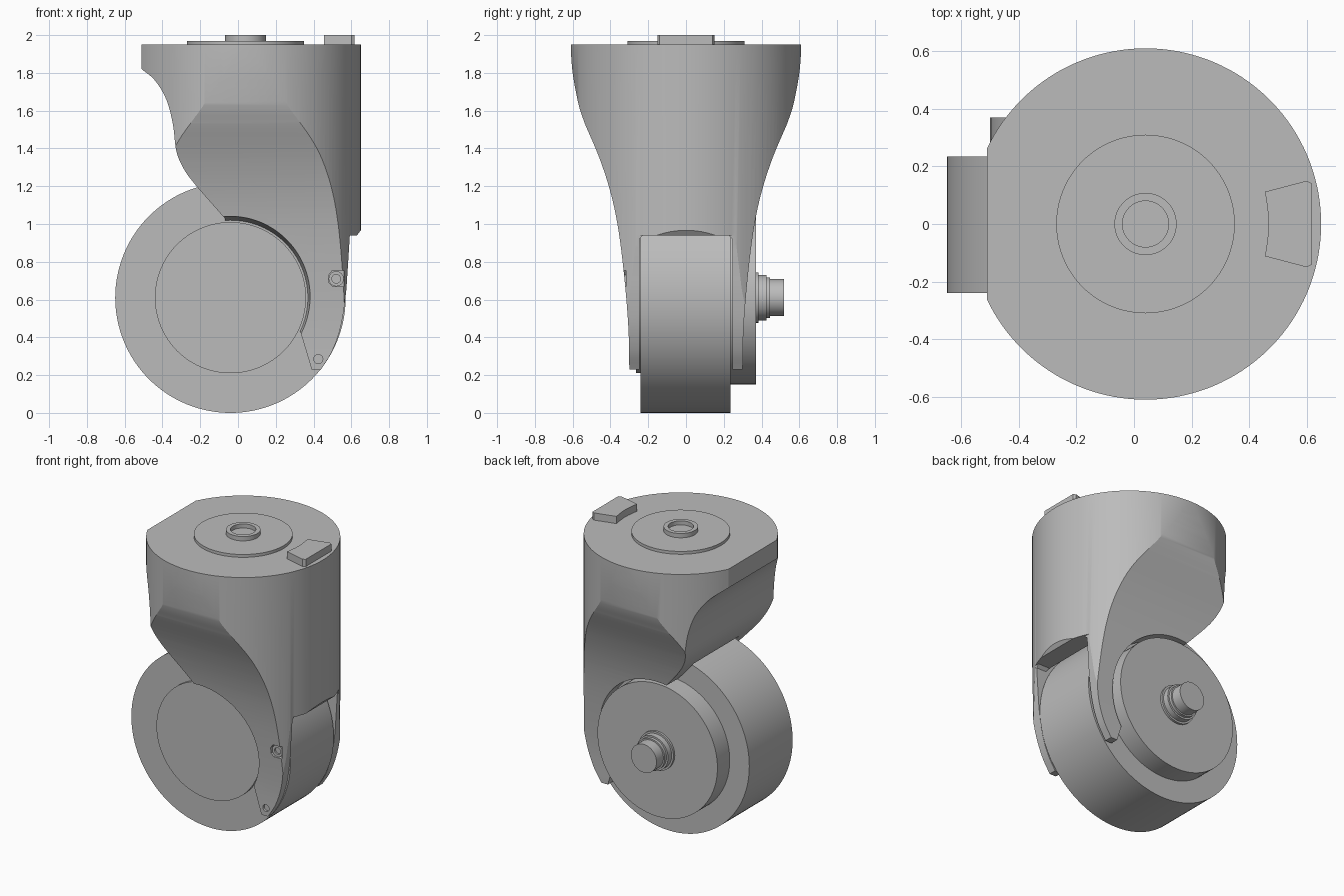
import bpy, bmesh
from math import sin, cos, pi, radians, acos
from mathutils import Matrix, Vector

cube = bpy.data.objects.get("Cube")
if cube:
    bpy.data.objects.remove(cube, do_unlink=True)

# Single grey material
grey = bpy.data.materials.new("plain_grey")
grey.use_nodes = True
grey.diffuse_color = (0.5, 0.5, 0.5, 1)
bsdf = next(n for n in grey.node_tree.nodes if n.type == 'BSDF_PRINCIPLED')
bsdf.inputs["Base Color"].default_value = (0.5, 0.5, 0.5, 1)

HUB = (-0.04, 0.61)     # wheel centre in x, z
TOP = (0.04, 0.0)       # swivel centre in x, y


def finish(name, bm):
    bmesh.ops.recalc_face_normals(bm, faces=bm.faces)
    mesh = bpy.data.meshes.new(name)
    bm.to_mesh(mesh)
    bm.free()
    mesh.materials.append(grey)
    ob = bpy.data.objects.new(name, mesh)
    bpy.context.collection.objects.link(ob)
    return ob


def prism(name, points, axis, lo, hi):
    """Extrude a 2D outline along an axis."""
    def place(p, d):
        return {'x': (d, p[0], p[1]), 'y': (p[0], d, p[1]), 'z': (p[0], p[1], d)}[axis]
    bm = bmesh.new()
    face = bm.faces.new([bm.verts.new(place(p, lo)) for p in points])
    moved = bmesh.ops.extrude_face_region(bm, geom=[face])['geom']
    shift = Vector(place((0, 0), hi - lo))
    bmesh.ops.translate(bm, vec=shift, verts=[v for v in moved if isinstance(v, bmesh.types.BMVert)])
    return finish(name, bm)


def disc(name, centre, axis, lo, hi, r1, r2=None, segments=96):
    """Cylinder or cone along y or z, from lo (r1) to hi (r2)."""
    mid = (lo + hi) / 2
    if axis == 'y':
        m = Matrix.Translation((centre[0], mid, centre[1])) @ Matrix.Rotation(-pi / 2, 4, 'X')
    else:
        m = Matrix.Translation((centre[0], centre[1], mid))
    bm = bmesh.new()
    bmesh.ops.create_cone(bm, cap_ends=True, segments=segments, radius1=r1,
                          radius2=r1 if r2 is None else r2, depth=hi - lo, matrix=m)
    return finish(name, bm)


def spline(points, steps=6):
    """Smooth curve through the points."""
    p = [Vector(q) for q in points]
    p = [2 * p[0] - p[1]] + p + [2 * p[-1] - p[-2]]
    out = []
    for a, b, c, d in zip(p, p[1:], p[2:], p[3:]):
        for i in range(steps):
            t = i / steps
            out.append(0.5 * (2 * b + (c - a) * t + (2 * a - 5 * b + 4 * c - d) * t * t
                              + (3 * b - a - 3 * c + d) * t ** 3))
    return [tuple(v) for v in out] + [tuple(p[-2])]


def cut(ob, tool, operation='DIFFERENCE'):
    tool.hide_render = True
    mod = ob.modifiers.new("cut", 'BOOLEAN')
    mod.operation, mod.object, mod.solver = operation, tool, 'EXACT'
    bpy.context.view_layer.objects.active = ob
    bpy.ops.object.modifier_apply(modifier=mod.name)
    bpy.data.objects.remove(tool, do_unlink=True)


# Housing: round column with a flat at the back of the swivel
limit = acos(-0.55 / 0.61)
outline = [(TOP[0] + 0.61 * cos(a), 0.61 * sin(a))
           for a in (limit * (i / 60 - 1) for i in range(121))]
housing = prism("fork_housing", outline, 'z', 0.2, 1.95)

# Waisted sides
half = spline([(0.612, 1.96), (0.60, 1.8), (0.568, 1.63), (0.535, 1.53)])
half += spline([(0.535, 1.53), (0.455, 1.34), (0.395, 1.15), (0.355, 0.95),
                (0.325, 0.7), (0.305, 0.45), (0.30, 0.23)])[1:]
sides = [(0.612, 2.1)] + half
cut(housing, prism("side_tool", sides + [(-y, z) for y, z in reversed(sides)], 'x', -1, 1),
    'INTERSECT')

# Curved neck and the two fork arms
neck = spline([(-0.51, 1.82), (-0.44, 1.76), (-0.38, 1.66), (-0.345, 1.53),
               (-0.325, 1.38), (-0.28, 1.28), (-0.22, 1.2)])
arm = spline([(0.44, 0.23), (0.5, 0.33), (0.545, 0.46), (0.57, 0.62), (0.58, 0.75), (0.592, 0.94)])
profile = [(-0.6, 2.1), (-0.6, 1.82)] + neck + [(-0.07, 1.03), (0, 0.6), (0.33, 0.43), (0.39, 0.23)]
profile += arm + [(0.63, 0.94), (0.66, 0.98), (0.7, 2.1)]
cut(housing, prism("neck_tool", profile, 'y', -1, 1), 'INTERSECT')

# Wheel well, its opening and the hub clearances
cut(housing, disc("well_tool", HUB, 'y', -0.247, 0.245, 0.635))
opening = [(-0.247, 0), (0.245, 0), (0.245, 0.92), (0.225, 0.94), (-0.227, 0.94), (-0.247, 0.92)]
cut(housing, prism("opening_tool", opening, 'x', 0.3, 0.9))
cut(housing, disc("front_hub_tool", HUB, 'y', -0.6, -0.2, 0.47, 0.402))
cut(housing, disc("back_hub_tool", HUB, 'y', 0.2, 0.7, 0.48))

# Screw pocket and hole in the front arm
pocket = [(0.48, 0.69), (0.50, 0.67), (0.56, 0.67), (0.56, 0.755), (0.50, 0.755), (0.48, 0.73)]
cut(housing, prism("pocket_tool", pocket, 'y', -0.5, -0.298))
cut(housing, disc("screw_hole_tool", (0.425, 0.285), 'y', -0.5, -0.285, 0.024, segments=24))
screw = disc("pocket_screw", (0.52, 0.71), 'y', -0.31, -0.28, 0.04, segments=32)
cut(screw, disc("socket_tool", (0.52, 0.71), 'y', -0.4, -0.295, 0.023, segments=24))

# Wheel, hubs and stepped axle
parts = [housing, screw,
         disc("wheel", HUB, 'y', -0.24, 0.235, 0.61, segments=128),
         disc("front_hub", HUB, 'y', -0.265, -0.2, 0.40),
         disc("motor_hub", HUB, 'y', 0.2, 0.37, 0.46)]
for i, (end, radius) in enumerate([(0.385, 0.133), (0.425, 0.12), (0.445, 0.108), (0.52, 0.098)]):
    parts.append(disc(f"axle_step_{i + 1}", HUB, 'y', 0.36, end, radius, segments=48))

# Swivel plate and cable ring on top
parts.append(disc("swivel_plate", TOP, 'z', 1.94, 1.97, 0.31))
ring = disc("cable_ring", TOP, 'z', 1.96, 2.0, 0.108, segments=64)
cut(ring, disc("ring_tool", TOP, 'z', 1.972, 2.1, 0.08, segments=64))
parts.append(ring)

# Locating key with a hollow inner side
key = [(0.455, 0.112), (0.60, 0.15), (0.618, 0.14), (0.618, -0.14), (0.60, -0.15), (0.455, -0.112)]
key += [(0.455 + 0.012 * cos(y * pi / 0.22), y) for y in (-0.07, -0.035, 0, 0.035, 0.07)]
parts.append(prism("locating_key", key, 'z', 1.94, 2.0))

# Smooth curves, sharp edges
bpy.ops.object.select_all(action='DESELECT')
for ob in parts:
    ob.select_set(True)
bpy.context.view_layer.objects.active = housing
bpy.ops.object.shade_smooth_by_angle(angle=radians(25))
